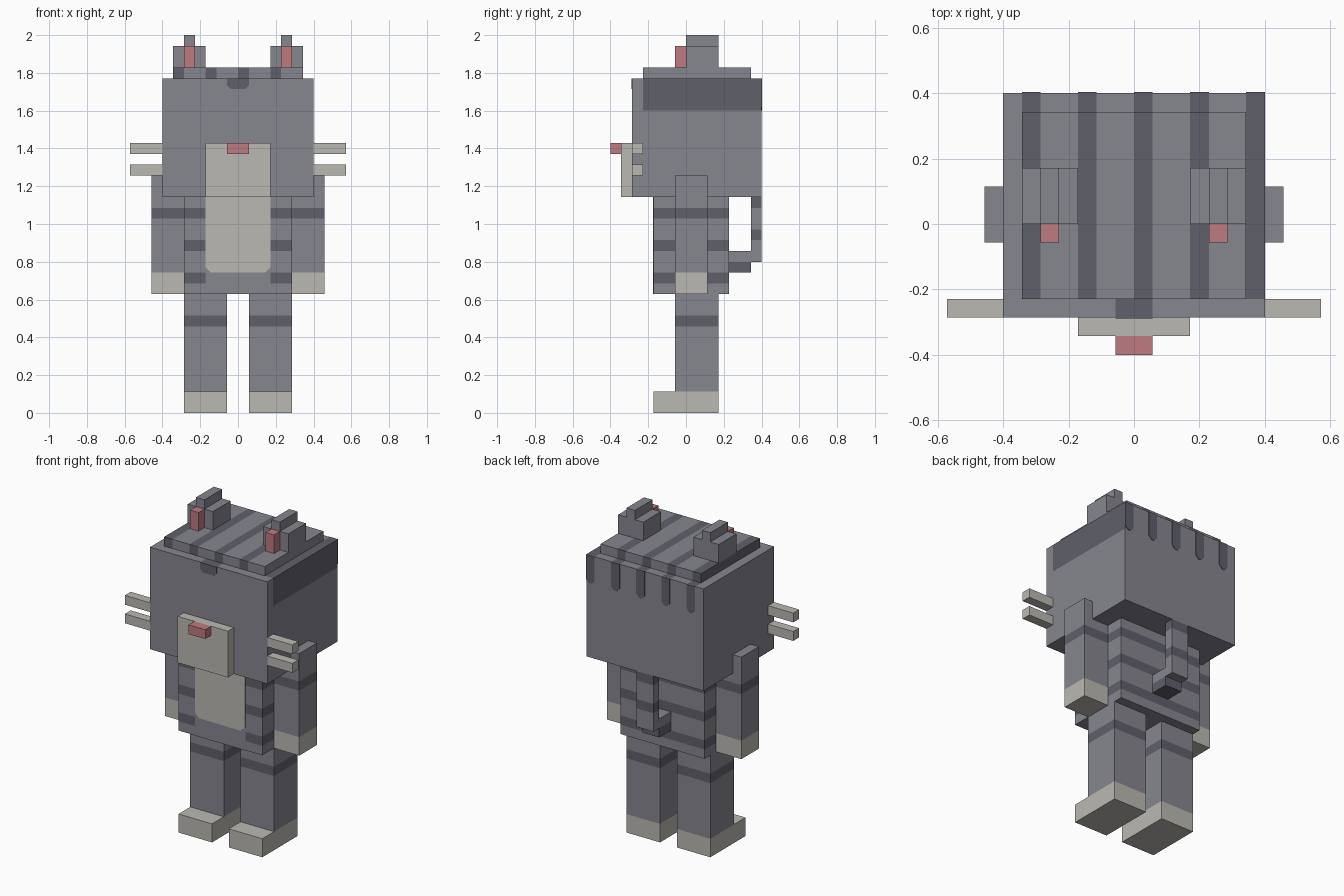
import bpy, bmesh
from mathutils import Vector

U = 2 / 35  # one block unit

old = bpy.data.objects.get("Cube")
if old:
    bpy.data.objects.remove(old, do_unlink=True)


def material(name, rgb):
    lin = [((c / 255 + 0.055) / 1.055) ** 2.4 for c in rgb] + [1]
    m = bpy.data.materials.new(name)
    m.use_nodes = True
    m.diffuse_color = lin
    m.node_tree.nodes["Principled BSDF"].inputs["Base Color"].default_value = lin
    return m


GREY = material("grey fur", (134, 134, 143))
DARK = material("dark stripe", (96, 96, 107))
CREAM = material("cream fur", (187, 185, 178))
PINK = material("pink skin", (190, 123, 129))


def finish(name, bm, mats):
    bmesh.ops.recalc_face_normals(bm, faces=bm.faces)
    bmesh.ops.scale(bm, vec=(U, U, U), verts=bm.verts)
    me = bpy.data.meshes.new(name)
    bm.to_mesh(me)
    bm.free()
    for m in mats:
        me.materials.append(m)
    ob = bpy.data.objects.new(name, me)
    bpy.context.collection.objects.link(ob)
    return ob


def box(name, x, y, z, mats, cuts=((), (), ()), rule=None):
    """Block in units; cuts split it along each axis, rule picks the material."""
    bm = bmesh.new()
    bmesh.ops.create_cube(bm, size=1)
    for v in bm.verts:
        v.co = [r[0] if c < 0 else r[1] for c, r in zip(v.co, (x, y, z))]
    for axis, places in enumerate(cuts):
        n = Vector([float(i == axis) for i in range(3)])
        for p in places:
            bmesh.ops.bisect_plane(bm, geom=bm.verts[:] + bm.edges[:] + bm.faces[:],
                                   plane_co=n * p, plane_no=n)
    if rule:
        for f in bm.faces:
            f.material_index = rule(f.calc_center_median())
    return finish(name, bm, mats)


def marking(name, x0, x1, z0, z1, y, side, mat, r=0.35):
    """Thin plate with clipped lower corners on a front (-1) or back (1) face."""
    pts = [(x0, z1), (x0, z0 + r), (x0 + r, z0), (x1 - r, z0), (x1, z0 + r), (x1, z1)]
    bm = bmesh.new()
    f = bm.faces.new([bm.verts.new((px, y, pz)) for px, pz in pts])
    ext = bmesh.ops.extrude_face_region(bm, geom=[f])["geom"]
    for v in ext:
        if isinstance(v, bmesh.types.BMVert):
            v.co.y += side * 0.06
    return finish(name, bm, [mat])


# Head and crown, with stripes running front to back
STRIPES = (-6, -3, 0, 3, 6)
STRIPE_CUTS = [s + d for s in STRIPES for d in (0, 1)]


def in_stripe(x):
    return any(s <= x <= s + 1 for s in STRIPES)


def head_rule(c):
    if c.y < -4:
        return int(abs(c.x) < 1 and c.z > 30.9)
    return int(in_stripe(c.x) and c.z > 28 and c.y < 6.9)


box("head", (-7, 7), (-5, 7), (20, 31), [GREY, DARK],
    (STRIPE_CUTS + [-1], [-4], [28]), head_rule)
box("crown", (-6, 6), (-4, 6), (31, 32), [GREY, DARK],
    (STRIPE_CUTS, (), ()), lambda c: int(in_stripe(c.x) and c.x < 5.9))
for i, s in enumerate(STRIPES):
    marking(f"back_head_stripe_{i + 1}", s, s + 1, 28, 31, 7, 1, DARK)
marking("forehead_spot", -1, 1, 30, 31, -5, -1, DARK)

# Face
box("muzzle", (-3, 3), (-6, -5), (20, 25), [CREAM])
box("nose", (-1, 1), (-7, -6), (24, 25), [PINK])

# Body with stripes around it and a belly patch
box("body", (-5, 5), (-3, 4), (11, 20), [GREY, DARK],
    ((), (), (12, 13, 15, 16, 18, 19)),
    lambda c: int(any(s < c.z < s + 1 for s in (12, 15, 18))))
# Front fur between the lowest stripe ends, and the belly above it
box("belly_fur", (-3, 3), (-3.04, -3), (11, 13.5), [GREY])
marking("belly", -3, 3, 13, 20, -3, -1, CREAM, 0.5)

# Paired parts, mirrored across x
for side, s in (("left", 1), ("right", -1)):
    def span(a, b):
        return tuple(sorted((s * a, s * b)))

    box(f"{side}_arm", span(5, 8), (-1, 2), (13, 22), [GREY, DARK],
        ((), (), (18, 19)), lambda c: int(18 < c.z < 19))
    box(f"{side}_hand", span(5, 8), (-1, 2), (11, 13), [CREAM])
    box(f"{side}_leg", span(1, 5), (-1, 3), (2, 11), [GREY, DARK],
        ((), (), (8, 9)), lambda c: int(8 < c.z < 9))
    box(f"{side}_foot", span(1, 5), (-3, 3), (0, 2), [CREAM])
    box(f"{side}_ear", span(3, 6), (0, 3), (32, 34), [GREY])
    box(f"{side}_ear_tip", span(4, 5), (0, 3), (34, 35), [GREY])
    box(f"{side}_inner_ear", span(4, 5), (-1, 0), (32, 34), [PINK])
    for level, z in (("upper", 24), ("lower", 22)):
        box(f"{side}_{level}_whisker", span(7, 10), (-5, -4), (z, z + 1), [CREAM])

# Tail, bent upward behind the body
box("tail_base", (-1, 1), (4, 6), (13, 15), [GREY, DARK],
    ((), (), [14]), lambda c: int(c.z < 14))
box("tail_upright", (-1, 1), (6, 7), (14, 20), [GREY, DARK],
    ((), (), (16, 17, 19)), lambda c: int(16 < c.z < 17 or c.z > 19))
